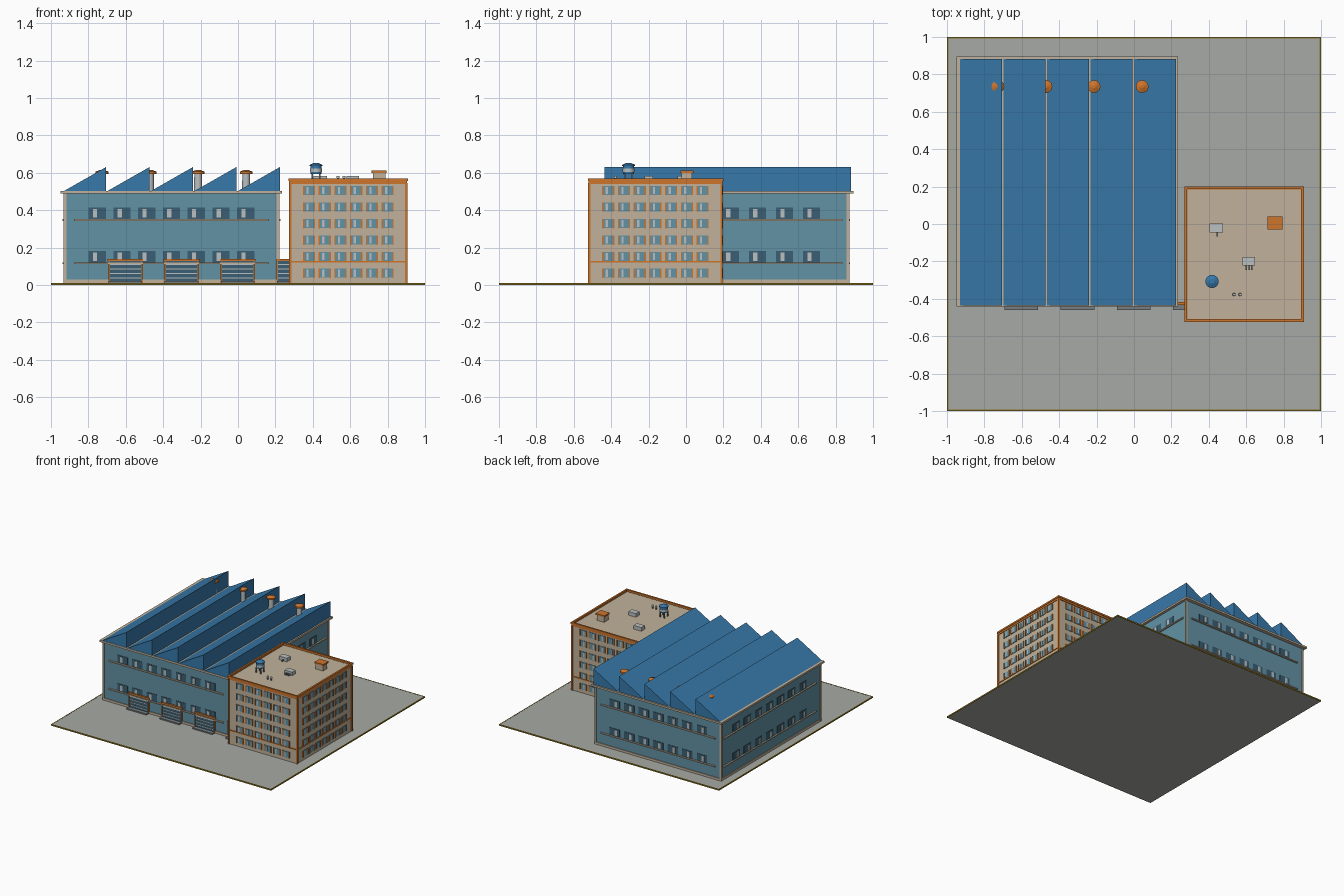
import bpy, bmesh, math
from mathutils import Matrix, Vector

if "Cube" in bpy.data.objects:
    bpy.data.objects.remove(bpy.data.objects["Cube"])


def material(name, rgb):
    m = bpy.data.materials.new(name)
    m.use_nodes = True
    col = tuple((c / 255) ** 2.2 for c in rgb) + (1,)
    m.diffuse_color = col
    m.node_tree.nodes["Principled BSDF"].inputs["Base Color"].default_value = col
    return m


WALL = material("wall_blue", (98, 145, 163))
ROOF = material("roof_blue", (58, 120, 168))
GLASS = material("dark_glass", (60, 95, 115))
BEIGE = material("beige", (192, 176, 153))
ORANGE = material("orange", (204, 116, 48))
GROUND = material("ground_grey", (166, 168, 164))
LIGHT = material("light_grey", (185, 190, 190))
STEEL = material("steel_grey", (120, 125, 128))
YELLOW = material("kerb_yellow", (140, 118, 40))


def finish(name, bm, mat):
    me = bpy.data.meshes.new(name)
    bmesh.ops.recalc_face_normals(bm, faces=bm.faces)
    bm.to_mesh(me)
    bm.free()
    me.materials.append(mat)
    ob = bpy.data.objects.new(name, me)
    bpy.context.collection.objects.link(ob)
    return ob


def boxes(name, mat, bounds):
    """One object from boxes given as (x0, x1, y0, y1, z0, z1)."""
    bm = bmesh.new()
    for x0, x1, y0, y1, z0, z1 in bounds:
        mid = Vector((x0 + x1, y0 + y1, z0 + z1)) / 2
        size = Matrix.Diagonal((x1 - x0, y1 - y0, z1 - z0, 1))
        bmesh.ops.create_cube(bm, size=1, matrix=Matrix.Translation(mid) @ size)
    return finish(name, bm, mat)


def lathe(name, mat, x, y, z0, z1, r0, r1, sides=20):
    bm = bmesh.new()
    bmesh.ops.create_cone(bm, cap_ends=True, segments=sides, radius1=r0, radius2=r1,
                          depth=z1 - z0, matrix=Matrix.Translation((x, y, (z0 + z1) / 2)))
    ob = finish(name, bm, mat)
    for p in ob.data.polygons:
        p.use_smooth = len(p.vertices) == 4 and abs(p.normal.z) < 0.9
    return ob


def rim(x0, x1, y0, y1, z0, z1, t):
    """Four bars forming a rectangular ring of width t."""
    return [(x0, x1, y0, y0 + t, z0, z1), (x0, x1, y1 - t, y1, z0, z1),
            (x0, x0 + t, y0 + t, y1 - t, z0, z1), (x1 - t, x1, y0 + t, y1 - t, z0, z1)]


def on_wall(wall, u, z, w, h, out):
    """Plate on a wall (axis of travel, plane, outward sign), centred at u, z."""
    axis, plane, sign = wall
    a, b = sorted((plane - sign * 0.002, plane + sign * out))
    if axis == "x":
        return (u - w / 2, u + w / 2, a, b, z - h / 2, z + h / 2)
    return (a, b, u - w / 2, u + w / 2, z - h / 2, z + h / 2)


def walls(x0, x1, y0, y1):
    return [("x", y0, -1), ("x", y1, 1), ("y", x0, -1), ("y", x1, 1)]


def spread(mid, step, n):
    return [mid + (i - (n - 1) / 2) * step for i in range(n)]


# Ground slab and kerb line
boxes("ground_slab", GROUND, [(-0.995, 0.995, -0.995, 0.995, 0, 0.01)])
boxes("ground_kerb", YELLOW, rim(-1, 1, -1, 1, 0, 0.011, 0.007))

# Factory hall
FX0, FX1, FY0, FY1 = -0.925, 0.214, -0.42, 0.866
fmx, fmy = (FX0 + FX1) / 2, (FY0 + FY1) / 2
boxes("factory_walls", WALL, [(FX0, FX1, FY0, FY1, 0.01, 0.49)])
boxes("factory_cornice", BEIGE, [(-0.95, 0.235, -0.44, 0.895, 0.488, 0.503)])
boxes("factory_corner_posts", BEIGE,
      [(x - 0.007, x + 0.007, y - 0.007, y + 0.007, 0.01, 0.49)
       for x in (FX0, FX1) for y in (FY0, FY1)])

panes, lights, bands = [], [], []
for wall in walls(FX0, FX1, FY0, FY1):
    front = wall[0] == "x"
    mid, step, span = (fmx, 0.1323, 1.04) if front else (fmy + 0.015, 0.1445, 1.2)
    length = (FX1 - FX0) if front else (FY1 - FY0)
    for u in spread(mid, step, 7):
        for z in (0.384, 0.15):
            panes.append(on_wall(wall, u, z, 0.092, 0.062, 0.003))
            lights.append(on_wall(wall, u - 0.012, z, 0.022, 0.046, 0.006))
    bands += [on_wall(wall, mid, z, span, 0.009, 0.012) for z in (0.347, 0.116)]
    bands.append(on_wall(wall, fmx if front else fmy, 0.019, length, 0.018, 0.006))
boxes("factory_windows", GLASS, panes)
boxes("factory_window_lights", LIGHT, lights)
boxes("factory_wall_bands", BEIGE, bands)

# Sawtooth roof
bm = bmesh.new()
tooth = 0.2325
for i in range(5):
    x = -0.931 + i * tooth
    profile = [(x, 0.502), (x + tooth - 0.008, 0.502), (x + tooth - 0.008, 0.63)]
    face = bm.faces.new([bm.verts.new((px, -0.437, pz)) for px, pz in profile])
    out = bmesh.ops.extrude_face_region(bm, geom=[face])
    moved = [v for v in out["geom"] if isinstance(v, bmesh.types.BMVert)]
    bmesh.ops.translate(bm, verts=moved, vec=(0, 1.32, 0))
    bm.faces.new([v for v in face.verts]) if not face.is_valid else None
finish("sawtooth_roof", bm, ROOF)

# Chimneys
for x in spread(-0.342, 0.257, 4):
    lathe("chimney", LIGHT, x, 0.735, 0.5, 0.596, 0.022, 0.02)
    lathe("chimney_cap", ORANGE, x, 0.735, 0.594, 0.606, 0.034, 0.034)
    lathe("chimney_cap_top", ORANGE, x, 0.735, 0.606, 0.616, 0.034, 0.008)

# Loading doors with slats, frames, canopies and docks
front = ("x", FY0, -1)
doors, slats, frames, docks = [], [], [], []
for u in spread(-0.152, 0.3, 4):
    doors.append(on_wall(front, u, 0.069, 0.17, 0.118, 0.008))
    slats += [on_wall(front, u, z, 0.166, 0.006, 0.011) for z in spread(0.073, 0.024, 4)]
    frames += [on_wall(front, u + s * 0.089, 0.069, 0.008, 0.118, 0.012) for s in (-1, 1)]
    frames.append(on_wall(front, u, 0.134, 0.19, 0.012, 0.014))
    docks.append((u - 0.09, u + 0.09, -0.46, FY0, 0.005, 0.02))
boxes("loading_doors", GLASS, doors)
boxes("loading_door_slats", LIGHT, slats)
boxes("loading_door_frames", ORANGE, frames)
boxes("loading_docks", STEEL, docks)

# Office block
OX0, OX1, OY0, OY1 = 0.28, 0.9, -0.517, 0.19
omx, omy = (OX0 + OX1) / 2, (OY0 + OY1) / 2
boxes("office_walls", BEIGE, [(OX0, OX1, OY0, OY1, 0.01, 0.553)])
boxes("office_parapet", ORANGE,
      rim(0.27, 0.908, -0.525, 0.2, 0.555, 0.569, 0.014)
      + rim(0.274, 0.904, -0.521, 0.196, 0.54, 0.555, 0.012))
boxes("office_corner_posts", ORANGE,
      [(x - 0.006, x + 0.006, y - 0.006, y + 0.006, 0.01, 0.545)
       for x in (OX0, OX1) for y in (OY0, OY1)])
boxes("office_floor_band", ORANGE, rim(0.275, 0.905, -0.522, 0.195, 0.119, 0.127, 0.01))

panes, lights, frames = [], [], []
for wall in walls(OX0, OX1, OY0, OY1):
    mid, n = (omx, 6) if wall[0] == "x" else (omy, 7)
    for u in spread(mid, 0.084, n):
        for z in spread(0.284, 0.0885, 6):
            panes.append(on_wall(wall, u, z, 0.054, 0.048, 0.003))
            lights.append(on_wall(wall, u - 0.008, z, 0.012, 0.038, 0.005))
            frames += [on_wall(wall, u + s * 0.029, z, 0.007, 0.05, 0.007) for s in (-1, 1)]
boxes("office_windows", WALL, panes)
boxes("office_window_lights", LIGHT, lights)
boxes("office_window_frames", ORANGE, frames)

# Water tank on legs
tx, ty = 0.417, -0.307
boxes("tank_legs", STEEL, [(tx + a - 0.004, tx + a + 0.004, ty + b - 0.004, ty + b + 0.004, 0.55, 0.6)
                           for a in (-0.02, 0.02) for b in (-0.02, 0.02)])
lathe("tank_body", ROOF, tx, ty, 0.594, 0.638, 0.03, 0.03)
lathe("tank_ring", LIGHT, tx, ty, 0.604, 0.622, 0.0315, 0.0315)
lathe("tank_lid", ROOF, tx, ty, 0.636, 0.642, 0.035, 0.035)
lathe("tank_lid_top", ROOF, tx, ty, 0.642, 0.653, 0.035, 0.012)

# Stair hut
boxes("stair_hut", BEIGE, [(0.722, 0.788, -0.023, 0.033, 0.55, 0.6)])
boxes("stair_hut_roof", ORANGE, [(0.715, 0.795, -0.03, 0.04, 0.599, 0.611)])

# Cooling units with pipes, and vents
boxes("cooling_units", LIGHT, [(0.405, 0.475, -0.045, 0.002, 0.553, 0.583),
                               (0.58, 0.648, -0.223, -0.177, 0.553, 0.583)])
boxes("cooling_pipes", STEEL, [(x - 0.004, x + 0.004, y - 0.022, y, 0.555, 0.566)
                               for x, y in ((0.445, -0.045), (0.6, -0.223), (0.615, -0.223), (0.63, -0.223))])
for x in (0.535, 0.567):
    lathe("roof_vent", STEEL, x, -0.377, 0.55, 0.575, 0.005, 0.005, 12)
    lathe("roof_vent_cap", LIGHT, x, -0.377, 0.573, 0.582, 0.009, 0.007, 12)
